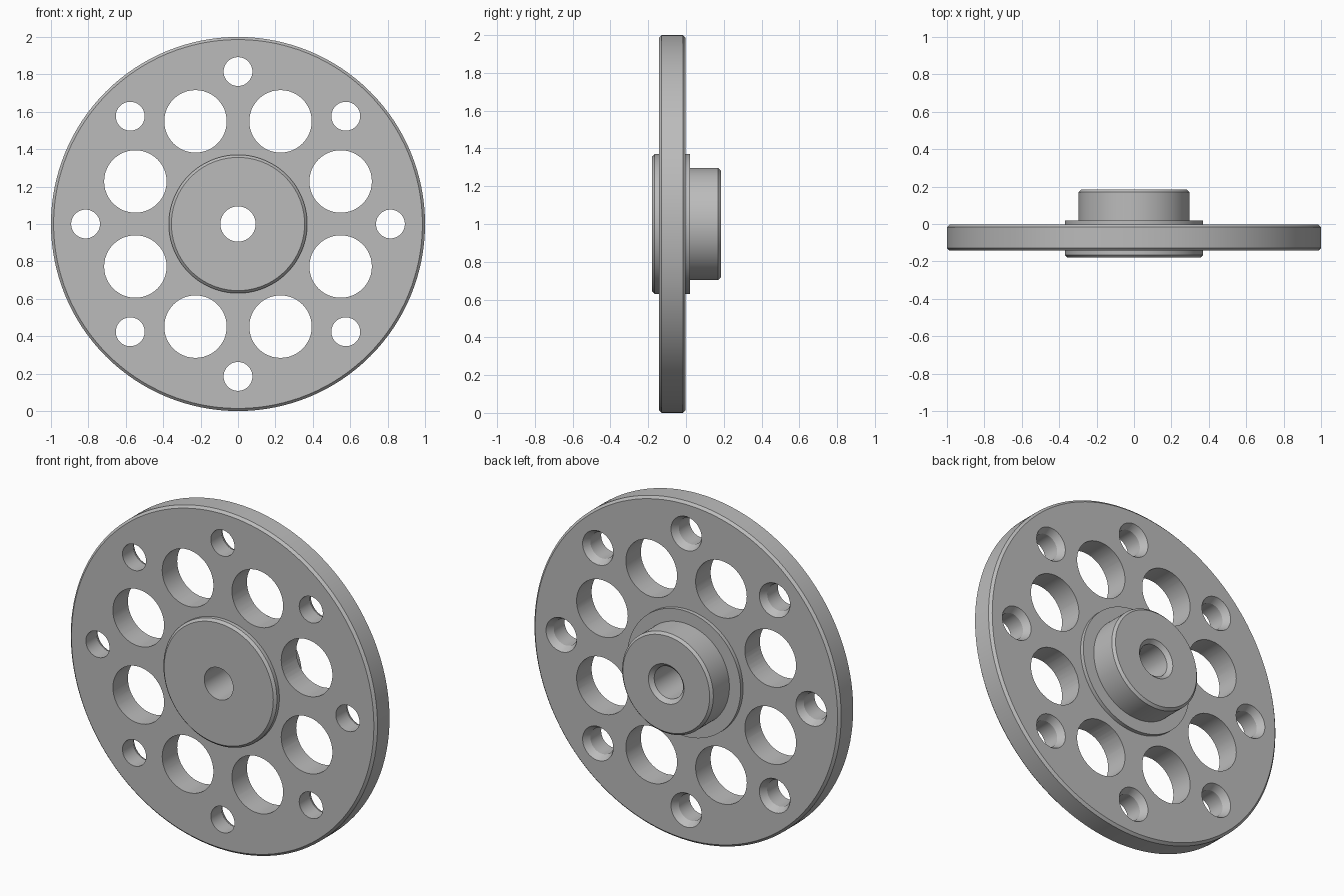
import bpy, bmesh
from math import cos, sin, pi, radians
from mathutils import Matrix, Vector

cube = bpy.data.objects.get("Cube")
if cube:
    bpy.data.objects.remove(cube)

metal = bpy.data.materials.new("grey_metal")
metal.use_nodes = True
colour = (0.5, 0.5, 0.5, 1)
metal.diffuse_color = colour
metal.node_tree.nodes["Principled BSDF"].inputs["Base Color"].default_value = colour
AXIS_HEIGHT = 1.0


def lathe(bm, profile, centre=(0, 0), steps=64):
    """Revolve a closed (radius, y) profile around a y-parallel axis."""
    rings = []
    for i in range(steps):
        a = 2 * pi * i / steps
        rings.append([bm.verts.new((centre[0] + r * cos(a), y, centre[1] + r * sin(a)))
                      for r, y in profile])
    n = len(profile)
    for i in range(steps):
        here, there = rings[i], rings[(i + 1) % steps]
        for j in range(n):
            k = (j + 1) % n
            bm.faces.new((here[j], here[k], there[k], there[j]))


def plug(bm, profile, centre, steps=48):
    """Solid hole cutter: stacked rings closed by end caps."""
    rings = [[bm.verts.new((centre[0] + r * cos(2 * pi * i / steps), y,
                            centre[1] + r * sin(2 * pi * i / steps)))
              for i in range(steps)] for r, y in profile]
    for low, high in zip(rings, rings[1:]):
        for i in range(steps):
            k = (i + 1) % steps
            bm.faces.new((low[i], low[k], high[k], high[i]))
    bm.faces.new(rings[0])
    bm.faces.new(rings[-1])


def finish(bm, name):
    bmesh.ops.recalc_face_normals(bm, faces=bm.faces)
    mesh = bpy.data.meshes.new(name)
    bm.to_mesh(mesh)
    bm.free()
    mesh.materials.append(metal)
    obj = bpy.data.objects.new(name, mesh)
    obj.location.z = AXIS_HEIGHT
    bpy.context.collection.objects.link(obj)
    return obj


# Turned body: front boss, chamfered disc, rear collar, hub and central bore
front, disc_front, disc_back, collar, back = -0.18, -0.143, -0.003, 0.02, 0.184
c = 0.014
bm = bmesh.new()
lathe(bm, [(0.094, front), (0.37 - c, front), (0.37, front + c), (0.37, disc_front),
           (1 - c, disc_front), (1, disc_front + c), (1, disc_back - c), (1 - c, disc_back),
           (0.37, disc_back), (0.37, collar), (0.297, collar), (0.297, back - c),
           (0.297 - c, back), (0.116, back), (0.094, back - 0.022)], steps=128)
body = finish(bm, "flanged_disc")

# Cutters: eight lightening holes and eight bolt holes countersunk at the back
bm = bmesh.new()
for i in range(8):
    a = radians(45 * i)
    b = a + radians(22.5)
    plug(bm, [(0.077, -0.3), (0.077, disc_back - 0.04), (0.1, disc_back), (0.1, 0.1)],
         (0.815 * cos(a), 0.815 * sin(a)))
    plug(bm, [(0.167, -0.3), (0.167, 0.1)], (0.594 * cos(b), 0.594 * sin(b)))
cutter = finish(bm, "hole_cutters")
cutter.hide_render = True

# Drill the holes and shade
bpy.ops.object.select_all(action='DESELECT')
body.select_set(True)
bpy.context.view_layer.objects.active = body
drill = body.modifiers.new("drill_holes", 'BOOLEAN')
drill.object = cutter
drill.operation = 'DIFFERENCE'
drill.solver = 'EXACT'
bpy.ops.object.modifier_apply(modifier=drill.name)
bpy.data.objects.remove(cutter)
bpy.ops.object.shade_smooth_by_angle(angle=radians(25))
